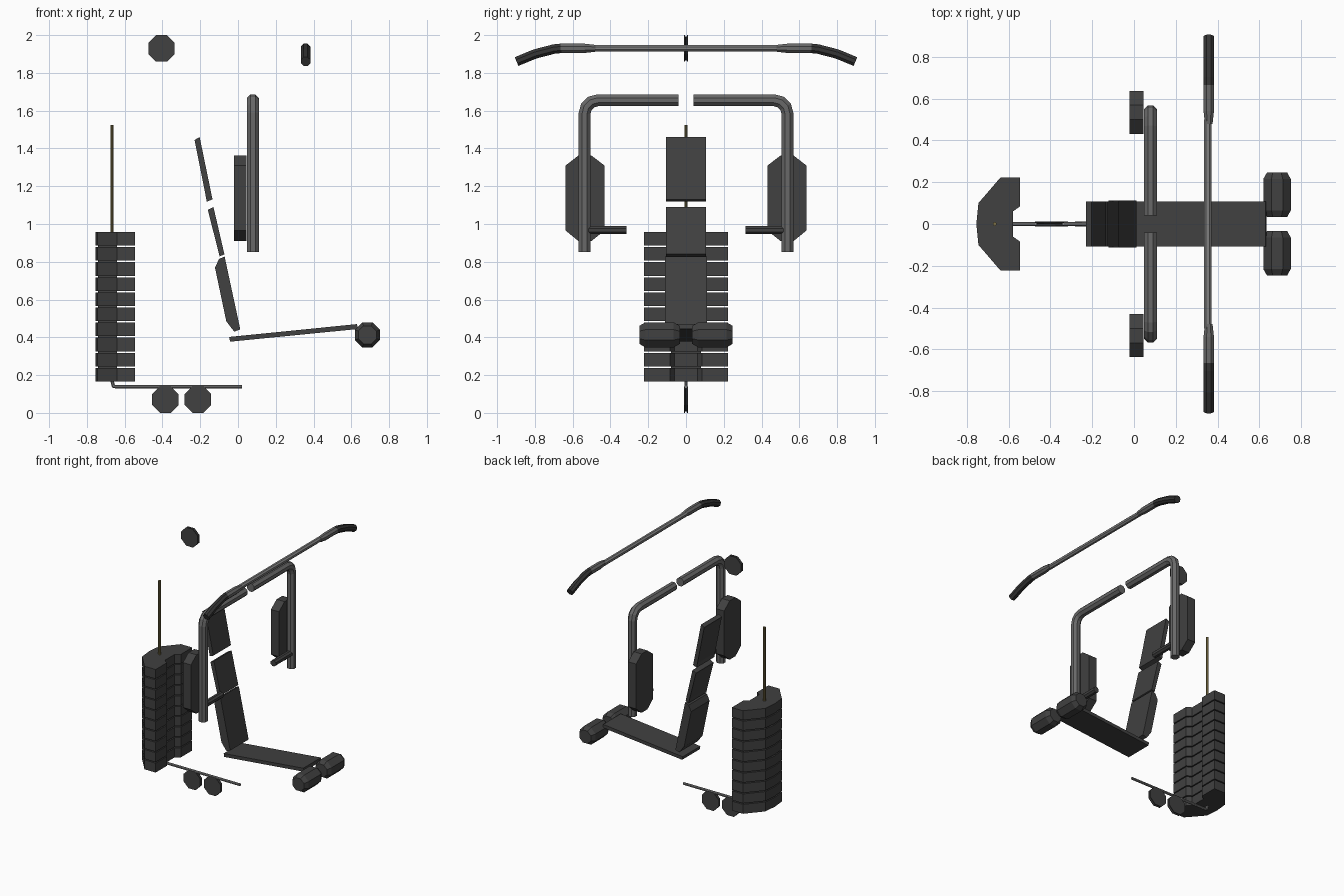
import bpy, bmesh, math
from mathutils import Vector

if "Cube" in bpy.data.objects:
    bpy.data.objects.remove(bpy.data.objects["Cube"])


def material(name, rgb):
    m = bpy.data.materials.new(name)
    m.diffuse_color = (*rgb, 1)
    m.use_nodes = True
    m.node_tree.nodes["Principled BSDF"].inputs["Base Color"].default_value = m.diffuse_color
    return m


BLACK = material("charcoal", (0.052, 0.052, 0.052))
GRIP = material("black rubber", (0.035, 0.035, 0.035))
STEEL = material("grey steel", (0.14, 0.14, 0.14))
CABLE = material("light steel", (0.22, 0.22, 0.22))
BRASS = material("brass", (0.2, 0.16, 0.06))


def finish(name, bm, mat):
    bmesh.ops.recalc_face_normals(bm, faces=bm.faces)
    me = bpy.data.meshes.new(name)
    bm.to_mesh(me)
    bm.free()
    me.materials.append(mat)
    ob = bpy.data.objects.new(name, me)
    bpy.context.collection.objects.link(ob)
    return ob


def tube(name, path, radii, mat, plane_normal, sides=8):
    """Sweep a polygon ring along a planar path with mitred corners."""
    pts = [Vector(p) for p in path]
    if not isinstance(radii, (list, tuple)):
        radii = [radii] * len(pts)
    b = Vector(plane_normal)
    bm = bmesh.new()
    rings = []
    for i, p in enumerate(pts):
        t0 = (p - pts[i - 1]).normalized() if i else (pts[1] - p).normalized()
        t1 = (pts[i + 1] - p).normalized() if i < len(pts) - 1 else t0
        t = (t0 + t1).normalized()
        n = b.cross(t) / max(t.dot(t0), 0.5)
        ring = []
        for k in range(sides):
            a = (k + 0.5) * math.tau / sides
            r = radii[i] / math.cos(math.pi / sides)
            ring.append(bm.verts.new(p + (n * math.cos(a) + b * math.sin(a)) * r))
        rings.append(ring)
    for r0, r1 in zip(rings, rings[1:]):
        for k in range(sides):
            j = (k + 1) % sides
            bm.faces.new((r0[k], r0[j], r1[j], r1[k]))
    bm.faces.new(rings[0])
    bm.faces.new(rings[-1])
    return finish(name, bm, mat)


def prism(name, outline, offset, mat, inset_back=False):
    """Extrude a closed outline of 3D points by an offset vector."""
    bm = bmesh.new()
    off = Vector(offset)
    lo = [bm.verts.new(p) for p in outline]
    hi = [bm.verts.new(Vector(p) + off) for p in outline]
    bm.faces.new(lo)
    bm.faces.new(hi)
    for i in range(len(lo)):
        j = (i + 1) % len(lo)
        bm.faces.new((lo[i], lo[j], hi[j], hi[i]))
    bmesh.ops.recalc_face_normals(bm, faces=bm.faces)
    if inset_back:
        back = max((f for f in bm.faces if f.normal.x < -0.7), key=lambda f: f.calc_area())
        bmesh.ops.inset_region(bm, faces=[back], thickness=0.035, depth=-0.01)
    return finish(name, bm, mat)


def slab(name, xz, half_width, mat, inset_back=False):
    return prism(name, [(x, -half_width, z) for x, z in xz],
                 (0, 2 * half_width, 0), mat, inset_back)


# Weight stack: notched plates around a narrow core
half = [(-0.545, 0.085), (-0.545, 0.222), (-0.64, 0.222), (-0.745, 0.1), (-0.755, 0)]
plate = [(-0.58, 0.06)] + half + [(x, -y) for x, y in half[-2::-1]] + [(-0.58, -0.06)]
for i in range(10):
    prism(f"weight_plate_{i + 1}", [(x, y, 0.166 + i * 0.08) for x, y in plate],
          (0, 0, 0.072), BLACK)
core = [(-0.74, -0.08), (-0.64, -0.08), (-0.64, 0.08), (-0.74, 0.08)]
prism("stack_core", [(x, y, 0.18) for x, y in core], (0, 0, 0.76), BLACK)
tube("stack_rod", [(-0.667, 0, 0.17), (-0.667, 0, 1.525)], 0.009, BRASS, (0, 1, 0))

# Cable running under the stack
tube("lower_cable", [(-0.667, 0, 0.17), (-0.66, 0, 0.142), (-0.645, 0, 0.138), (0.02, 0, 0.138)],
     0.009, CABLE, (0, 1, 0))

# Grooved pulleys
for i, (x, z) in enumerate([(-0.385, 0.0705), (-0.212, 0.0705), (-0.405, 1.93)]):
    tube(f"pulley_{i + 1}", [(x, y, z) for y in (-0.011, -0.006, 0, 0.006, 0.011)],
         [0.07, 0.07, 0.058, 0.07, 0.07], BLACK, (1, 0, 0))

# Pull-down bar with thick bent ends
tube("pull_bar", [(0.353, -0.5, 1.93), (0.353, 0.5, 1.93)], 0.018, CABLE, (1, 0, 0))
for s, side in ((-1, "front"), (1, "back")):
    tube(f"{side}_bar_sleeve", [(0.358, s * y, 1.93) for y in (0.48, 0.54, 0.665)],
         [0.018, 0.025, 0.025], STEEL, (1, 0, 0))
    tube(f"{side}_bar_grip",
         [(0.358, s * y, z) for y, z in ((0.66, 1.93), (0.70, 1.926), (0.80, 1.9), (0.897, 1.86))],
         0.025, GRIP, (1, 0, 0))

    # Press arm with rounded upper corner
    arc = [(0.467 + 0.07 * math.cos(a), 1.585 + 0.07 * math.sin(a))
           for a in (0, math.pi / 6, math.pi / 3, math.pi / 2)]
    tube(f"{side}_press_arm",
         [(0.079, s * y, z) for y, z in [(0.537, 0.853)] + arc + [(0.04, 1.655)]],
         0.031, STEEL, (1, 0, 0))
    tube(f"{side}_press_handle", [(0.079, s * y, 0.968) for y in (0.55, 0.315)],
         0.022, BLACK, (1, 0, 0))

    # Arm pad with clipped corners
    pad = [(0.432, 0.965), (0.432, 1.31), (0.50, 1.362), (0.57, 1.362),
           (0.637, 1.31), (0.637, 0.965), (0.57, 0.91), (0.50, 0.91)]
    prism(f"{side}_arm_pad", [(-0.022, s * y, z) for y, z in pad], (0.068, 0, 0), BLACK)

    # Leg roller with tapered ends
    tube(f"{side}_leg_roller", [(0.685, s * y, 0.413) for y in (0.033, 0.065, 0.215, 0.247)],
         [0.048, 0.066, 0.066, 0.048], BLACK, (1, 0, 0))

# Backrest panels and seat
slab("upper_backrest", [(-0.23, 1.445), (-0.203, 1.46), (-0.135, 1.13), (-0.165, 1.118)],
     0.107, BLACK, True)
slab("middle_backrest", [(-0.16, 1.075), (-0.13, 1.09), (-0.072, 0.84), (-0.097, 0.828)],
     0.107, BLACK, True)
slab("lower_backrest", [(-0.1, 0.815), (-0.071, 0.828), (0.012, 0.442), (-0.02, 0.43),
                        (-0.062, 0.485), (-0.122, 0.77)], 0.112, BLACK)
slab("seat", [(-0.047, 0.402), (0.63, 0.47), (0.634, 0.444), (-0.042, 0.377)], 0.107, BLACK)
